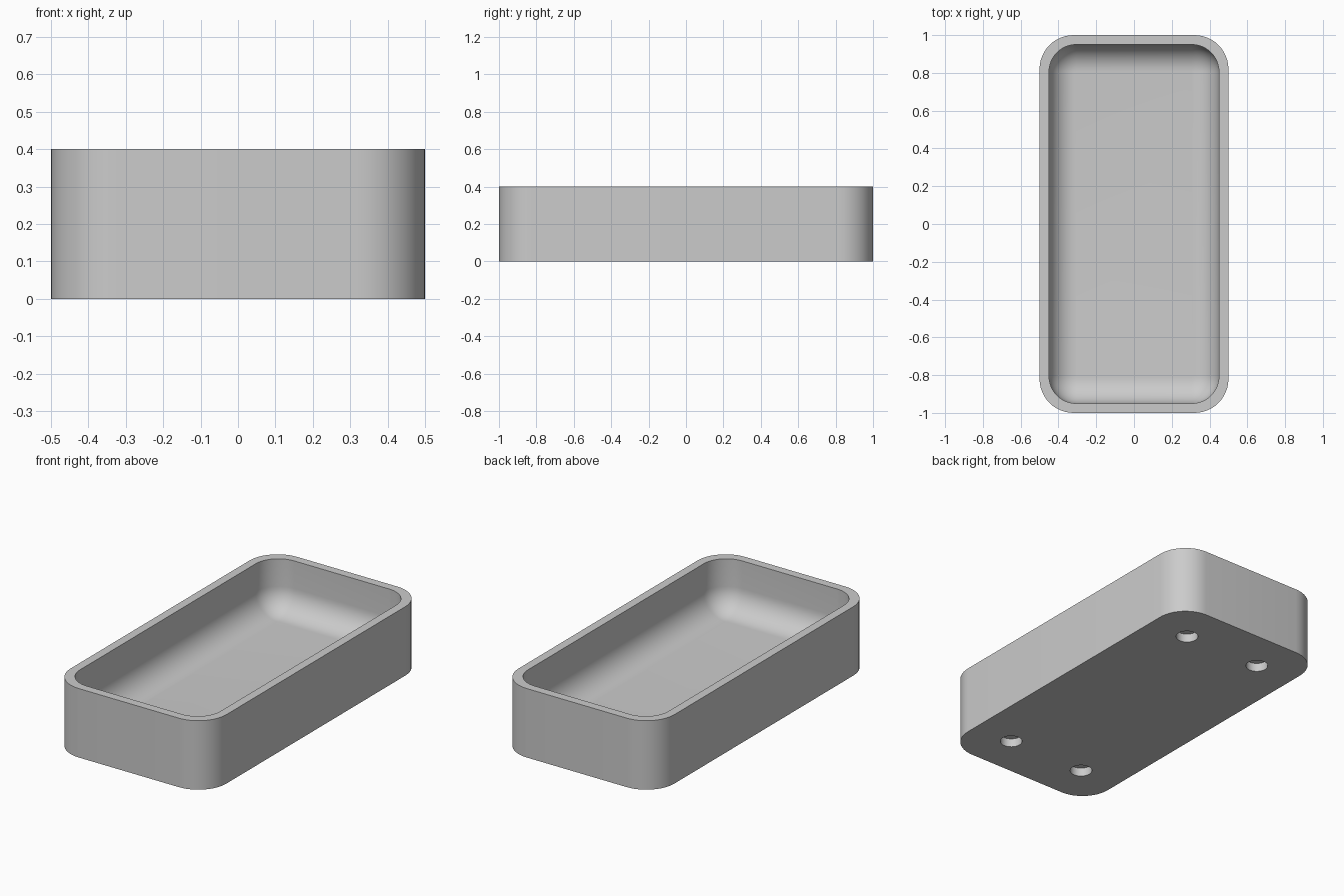
import bpy, bmesh, math

cube = bpy.data.objects.get("Cube")
if cube:
    bpy.data.objects.remove(cube, do_unlink=True)

HEIGHT, FLOOR = 0.4, 0.1
OUTER_R, INNER_R, FILLET = 0.18, 0.145, 0.14
WALL, ARC_STEPS = 0.05, 12


def make_material(name, value):
    mat = bpy.data.materials.new(name)
    mat.use_nodes = True
    colour = (value, value, value, 1)
    mat.diffuse_color = colour
    mat.node_tree.nodes["Principled BSDF"].inputs["Base Color"].default_value = colour
    return mat


def ring(bm, inset, r, z):
    """Rounded rectangle of vertices, inset from the outer size."""
    cx, cy = 0.5 - inset - r, 1 - inset - r
    verts = []
    for i, (sx, sy) in enumerate([(1, 1), (-1, 1), (-1, -1), (1, -1)]):
        for j in range(ARC_STEPS + 1):
            a = (i + j / ARC_STEPS) * math.pi / 2
            verts.append(bm.verts.new((sx * cx + r * math.cos(a), sy * cy + r * math.sin(a), z)))
    return verts


# Tray body: outer wall, flat rim, inner wall, rounded fillet and floor
bm = bmesh.new()
rings = [ring(bm, 0, OUTER_R, 0), ring(bm, 0, OUTER_R, HEIGHT), ring(bm, WALL, INNER_R, HEIGHT)]
for k in range(ARC_STEPS + 1):
    t = k / ARC_STEPS * math.pi / 2
    d = FILLET * (1 - math.cos(t))
    rings.append(ring(bm, WALL + d, INNER_R - d, FLOOR + FILLET * (1 - math.sin(t))))
for low, high in zip(rings, rings[1:]):
    n = len(low)
    for i in range(n):
        bm.faces.new((low[i], low[(i + 1) % n], high[(i + 1) % n], high[i]))
bm.faces.new(rings[0][::-1])
bm.faces.new(rings[-1])
bmesh.ops.recalc_face_normals(bm, faces=bm.faces)
mesh = bpy.data.meshes.new("tray")
bm.to_mesh(mesh)
bm.free()
tray = bpy.data.objects.new("tray", mesh)
bpy.context.collection.objects.link(tray)
mesh.materials.append(make_material("grey plastic", 0.6))

# Four round blind holes in the underside
for sx in (-1, 1):
    for sy in (-1, 1):
        bpy.ops.mesh.primitive_cylinder_add(vertices=32, radius=0.06, depth=0.1,
                                            location=(sx * 0.25, sy * 0.75, 0))
        cutter = bpy.context.object
        cutter.name = "hole_cutter"
        cut = tray.modifiers.new("foot_hole", 'BOOLEAN')
        cut.object, cut.operation, cut.solver = cutter, 'DIFFERENCE', 'EXACT'
        bpy.ops.object.select_all(action='DESELECT')
        tray.select_set(True)
        bpy.context.view_layer.objects.active = tray
        bpy.ops.object.modifier_apply(modifier=cut.name)
        bpy.data.objects.remove(cutter, do_unlink=True)

bpy.ops.object.shade_smooth_by_angle(angle=math.radians(30))
